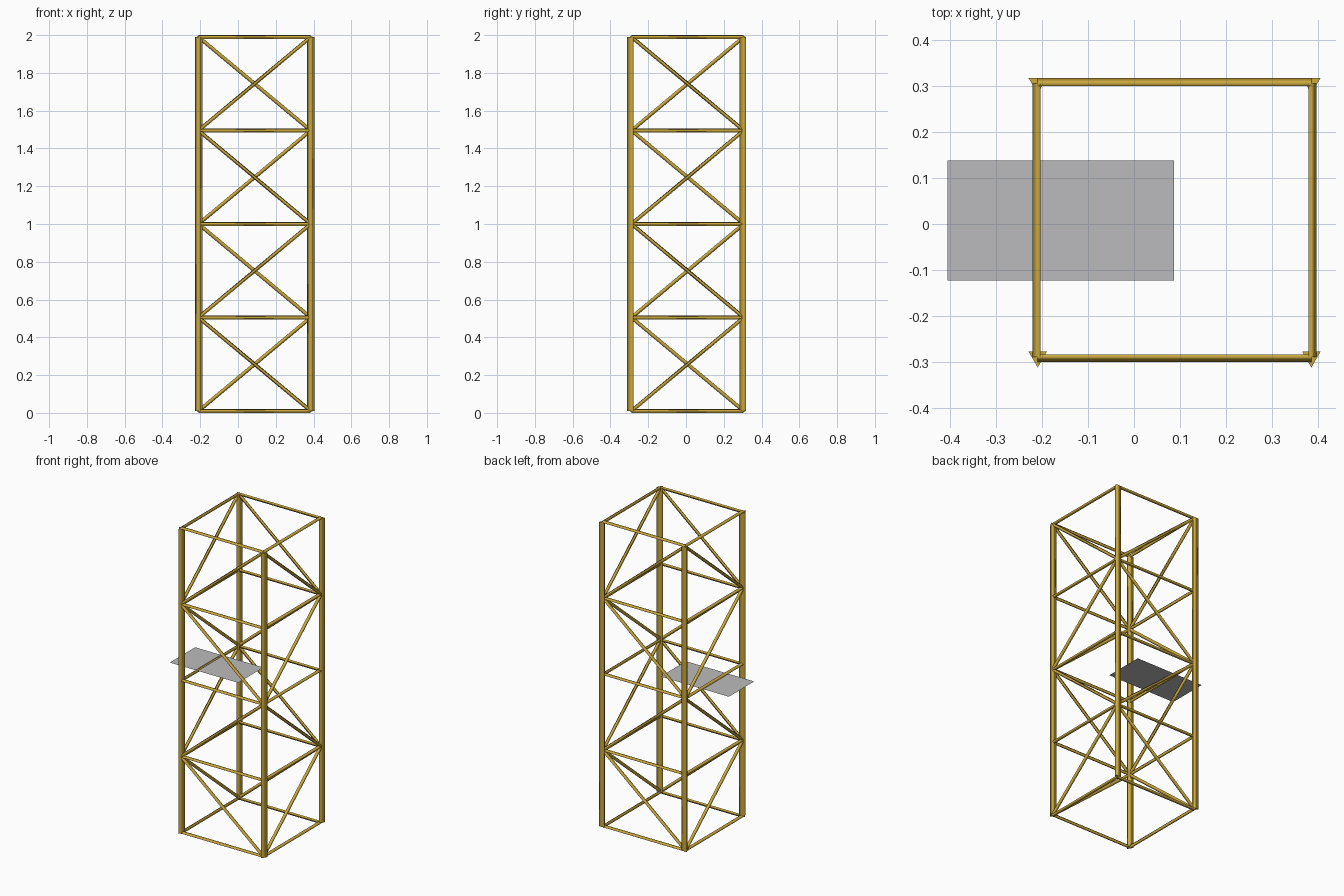
import bpy, bmesh, math
from mathutils import Vector

if "Cube" in bpy.data.objects:
    bpy.data.objects.remove(bpy.data.objects["Cube"])


def material(name, rgb):
    mat = bpy.data.materials.new(name)
    mat.diffuse_color = (*rgb, 1.0)
    mat.use_nodes = True
    mat.node_tree.nodes["Principled BSDF"].inputs["Base Color"].default_value = mat.diffuse_color
    return mat


GOLD = material("golden_yellow", (0.60, 0.40, 0.05))
GREY = material("light_grey", (0.50, 0.50, 0.51))

# Tower dimensions
CX, CY = 0.088, 0.0085      # tower axis
HALF = 0.297                # half the distance between legs
BASE, BAY = 0.01, 0.495     # first level and bay height
BAYS = 4
LEG_R, BAR_R = 0.0229, 0.0114


def add_object(name, bm, mat):
    mesh = bpy.data.meshes.new(name)
    bmesh.ops.recalc_face_normals(bm, faces=bm.faces)
    bm.to_mesh(mesh)
    bm.free()
    mesh.materials.append(mat)
    obj = bpy.data.objects.new(name, mesh)
    bpy.context.collection.objects.link(obj)
    return obj


def beam(name, start, end, radius, apex):
    """Three-sided beam with one edge facing the apex direction."""
    side = (end - start).normalized().cross(apex)
    bm = bmesh.new()
    rings = []
    for p in (start, end):
        rings.append([bm.verts.new(p + radius * (math.cos(a) * apex + math.sin(a) * side))
                      for a in (0, math.tau / 3, 2 * math.tau / 3)])
    for i in range(3):
        j = (i + 1) % 3
        face = bm.faces.new((rings[0][i], rings[0][j], rings[1][j], rings[1][i]))
        face.smooth = True
    for ring in rings:
        bm.faces.new(ring)
    return add_object(name, bm, GOLD)


def node(corner, level):
    sx, sy = CORNERS[corner % 4]
    return Vector((CX + sx * HALF, CY + sy * HALF, BASE + level * BAY))


# Corners in order around the tower, and the outward direction of each side
CORNERS = [(-1, -1), (1, -1), (1, 1), (-1, 1)]
SIDES = [("front", (0, -1, 0)), ("right", (1, 0, 0)),
         ("back", (0, 1, 0)), ("left", (-1, 0, 0))]

# Legs
for c in range(4):
    beam(f"leg_{c + 1}", node(c, 0), node(c, BAYS), LEG_R, Vector((0, -1, 0)))

# Level bars and zigzag braces on each side
for c, (label, out) in enumerate(SIDES):
    out = Vector(out)
    for level in range(BAYS + 1):
        beam(f"{label}_bar_{level}", node(c, level), node(c + 1, level), BAR_R, out)
    for level in range(BAYS):
        # Braces meet at odd levels on even corners, and at even levels on odd corners
        low, high = (c + 1, c) if (c + level) % 2 == 0 else (c, c + 1)
        beam(f"{label}_brace_{level}", node(low, level), node(high, level + 1), BAR_R, out)

# Thin panel at mid height
bm = bmesh.new()
bm.faces.new([bm.verts.new((x, y, 1.0)) for x, y in
              ((-0.405, -0.123), (0.087, -0.123), (0.087, 0.138), (-0.405, 0.138))])
panel = add_object("panel", bm, GREY)
if panel.data.polygons[0].normal.z < 0:
    panel.data.flip_normals()
